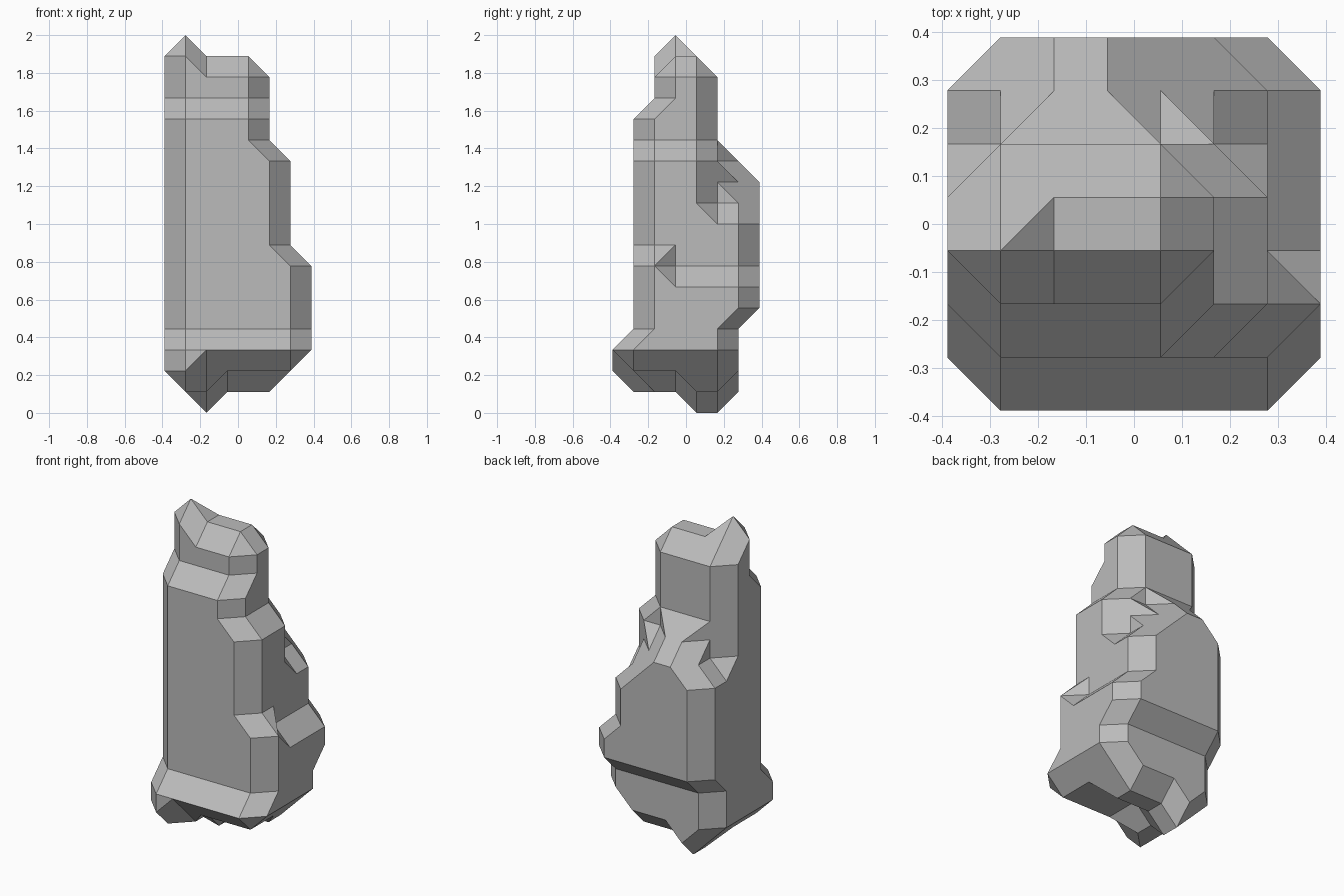
import bpy
import bmesh
from itertools import product, combinations
from mathutils import Vector

cube = bpy.data.objects.get("Cube")
if cube:
    bpy.data.objects.remove(cube, do_unlink=True)

STEP = 1 / 9          # lattice spacing
NX, NY, NZ = 7, 7, 18  # lattice size

# Core blocks of the rock on the lattice: x range, y range, z range
BLOCKS = {
    "peak": ((1, 1), (3, 3), (16, 17)),
    "tower": ((1, 4), (3, 4), (3, 16)),
    "front_step": ((1, 4), (2, 4), (3, 14)),
    "side_step": ((1, 5), (2, 4), (3, 12)),
    "back_bump_top": ((2, 3), (5, 6), (5, 11)),
    "back_bump": ((1, 4), (5, 6), (5, 10)),
    "back_bump_side": ((1, 5), (5, 6), (5, 9)),
    "side_bulge_front": ((6, 6), (2, 2), (3, 7)),
    "side_bulge": ((6, 6), (3, 5), (3, 6)),
    "side_bulge_back": ((6, 6), (6, 6), (5, 6)),
    "lower_back": ((1, 5), (5, 5), (3, 5)),
    "front_ledge": ((1, 6), (1, 1), (3, 3)),
    "ledge_corner": ((1, 1), (1, 5), (2, 3)),
    "underside": ((2, 2), (2, 5), (2, 3)),
    "underside_back": ((3, 5), (4, 5), (2, 3)),
    "foot": ((2, 2), (4, 5), (1, 2)),
}


def grow_blocks():
    """Lattice points of all the cores, each grown by one step along the axes."""
    solid = set()
    for ranges in BLOCKS.values():
        for p in product(*(range(a, b + 1) for a, b in ranges)):
            solid.add(p)
            for axis, d in product(range(3), (-1, 1)):
                q = list(p)
                q[axis] += d
                solid.add(tuple(q))
    return solid


def has_volume(pts):
    vs = [Vector(p) for p in pts]
    return any(abs((b - a).cross(c - a).dot(d - a)) > 0.5
               for a, b, c, d in combinations(vs, 4))


def hull_faces(pts):
    """Outward triangles of the convex hull of one cell's points."""
    bm = bmesh.new()
    for p in pts:
        bm.verts.new(p)
    bmesh.ops.convex_hull(bm, input=bm.verts[:])
    bmesh.ops.recalc_face_normals(bm, faces=bm.faces[:])
    faces = [[tuple(round(c) for c in v.co) for v in f.verts] for f in bm.faces]
    bm.free()
    return faces


def shell_faces(solid):
    """Faces on the outside; walls shared by two cells are dropped."""
    shell, walls = [], {}
    for cell in product(range(NX), range(NY), range(NZ)):
        corners = [tuple(c + o for c, o in zip(cell, off))
                   for off in product((0, 1), repeat=3)]
        pts = [p for p in corners if p in solid]
        if len(pts) < 4 or not has_volume(pts):
            continue
        for face in hull_faces(pts):
            wall = None
            for axis in range(3):
                if len({p[axis] for p in face}) == 1:
                    place = list(cell)
                    place[axis] = face[0][axis]
                    wall = (axis, *place)
            if wall is None:
                shell.append(face)
            else:
                walls.setdefault(wall, {}).setdefault(cell, []).append(face)
    for by_cell in walls.values():
        if len(by_cell) == 1:
            for faces in by_cell.values():
                shell.extend(faces)
    return shell


def build_rock():
    bm = bmesh.new()
    verts = {}

    def vert(p):
        if p not in verts:
            verts[p] = bm.verts.new(((p[0] - NX / 2) * STEP,
                                     (p[1] - NY / 2) * STEP,
                                     p[2] * STEP))
        return verts[p]

    for face in shell_faces(grow_blocks()):
        bm.faces.new([vert(p) for p in face])
    # Merge coplanar triangles into flat facets
    bmesh.ops.dissolve_limit(bm, angle_limit=0.01,
                             verts=bm.verts[:], edges=bm.edges[:])
    mesh = bpy.data.meshes.new("rock")
    bm.to_mesh(mesh)
    bm.free()
    rock = bpy.data.objects.new("rock", mesh)
    bpy.context.collection.objects.link(rock)
    return rock


# Single plain stone colour
stone = bpy.data.materials.new("stone_grey")
stone.use_nodes = True
grey = (0.5, 0.5, 0.5, 1)
stone.diffuse_color = grey
stone.node_tree.nodes["Principled BSDF"].inputs["Base Color"].default_value = grey

rock = build_rock()
rock.data.materials.append(stone)
